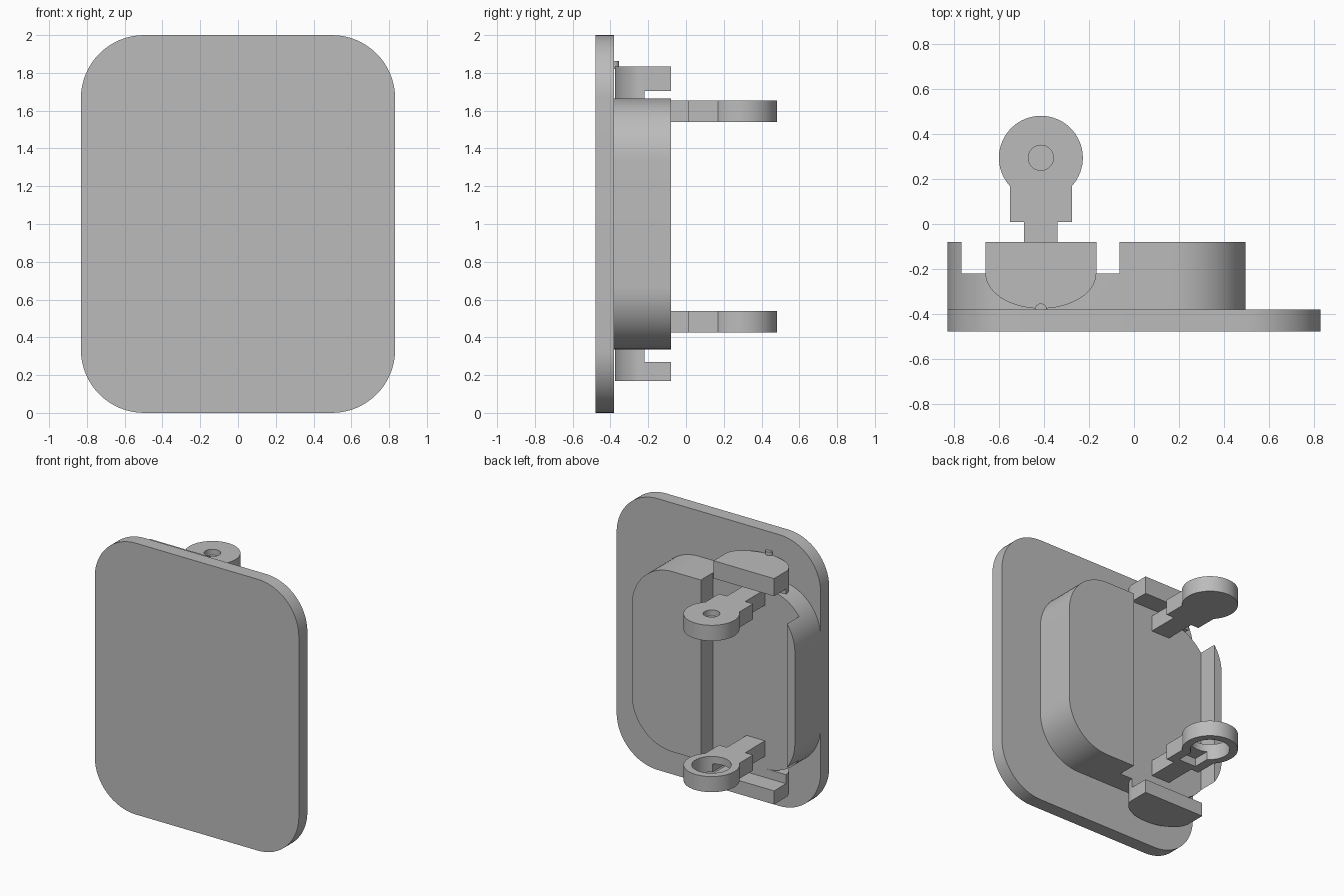
import bpy, bmesh, math
from mathutils import Vector

if "Cube" in bpy.data.objects:
    bpy.data.objects.remove(bpy.data.objects["Cube"])

grey = bpy.data.materials.new("plain grey")
grey.diffuse_color = (0.5, 0.5, 0.5, 1)
grey.use_nodes = True
grey.node_tree.nodes["Principled BSDF"].inputs["Base Color"].default_value = grey.diffuse_color
AX = -0.415          # x of the arm axis
RING_Y, RING_R = 0.295, 0.187


def prism(name, pts, lo, hi, axis="z"):
    """Extrude a closed 2D outline: (x, y) along z, or (x, z) along y."""
    bm = bmesh.new()
    at = (lambda p, h: Vector((p[0], p[1], h))) if axis == "z" else (lambda p, h: Vector((p[0], h, p[1])))
    a = [bm.verts.new(at(p, lo)) for p in pts]
    b = [bm.verts.new(at(p, hi)) for p in pts]
    bm.faces.new(a)
    bm.faces.new(b)
    for i in range(len(pts)):
        j = (i + 1) % len(pts)
        bm.faces.new((a[i], a[j], b[j], b[i]))
    bmesh.ops.recalc_face_normals(bm, faces=bm.faces)
    me = bpy.data.meshes.new(name)
    bm.to_mesh(me)
    bm.free()
    me.materials.append(grey)
    ob = bpy.data.objects.new(name, me)
    bpy.context.collection.objects.link(ob)
    return ob


def box(name, x0, x1, y0, y1, z0, z1):
    return prism(name, [(x0, y0), (x1, y0), (x1, y1), (x0, y1)], z0, z1)


def arc(cx, cy, rx, ry, a0, a1, n):
    return [(cx + rx * math.cos(math.radians(a0 + (a1 - a0) * i / n)),
             cy + ry * math.sin(math.radians(a0 + (a1 - a0) * i / n))) for i in range(n + 1)]


def rounded(x0, x1, z0, z1, r):
    pts = []
    for k, (cx, cz) in enumerate([(x1 - r, z1 - r), (x0 + r, z1 - r), (x0 + r, z0 + r), (x1 - r, z0 + r)]):
        pts += arc(cx, cz, r, r, 90 * k, 90 * k + 90, 16)
    return pts


def circle(cx, cy, r, n=48):
    return arc(cx, cy, r, r, 0, 360, n)[:-1]


def cut(ob, cutter):
    m = ob.modifiers.new("cut", "BOOLEAN")
    m.operation = "DIFFERENCE"
    m.solver = "EXACT"
    m.object = cutter
    bpy.context.view_layer.objects.active = ob
    bpy.ops.object.modifier_apply(modifier=m.name)
    bpy.data.objects.remove(cutter)


# Face plate and raised block with a vertical channel
plate = prism("face_plate", rounded(-0.832, 0.832, 0, 2, 0.335), -0.48, -0.38, "y")
block = prism("raised_block", rounded(-0.832, 0.497, 0.336, 1.665, 0.33), -0.38, -0.08, "y")
cut(block, box("channel_cutter", -0.768, -0.065, -0.22, 0.1, 0.1, 1.9))

# Rounded end caps, notched where they overhang the channel
for name, z0, z1, n0, n1 in (("upper_cap", 1.665, 1.835, 1.6, 1.705),
                             ("lower_cap", 0.17, 0.336, 0.27, 0.4)):
    outline = [(AX + 0.247, -0.08), (AX - 0.247, -0.08)] + arc(AX, -0.22, 0.247, 0.157, 180, 360, 32)
    cap = prism(name, outline, z0, z1)
    cut(cap, box("notch_cutter", AX - 0.4, AX + 0.4, -0.22, 0.1, n0, n1))

# Small index pin on the upper cap
prism("index_pin", circle(AX, -0.38, 0.026, 24), 1.82, 1.862)

# Arms: narrow stem, wider neck and round end in one outline
neck = 0.138
a = math.degrees(math.acos(neck / RING_R))
half = [(0.075, -0.22), (0.075, 0.01), (neck, 0.01)]
arm_outline = ([(AX + x, y) for x, y in half]
               + arc(AX, RING_Y, RING_R, RING_R, -a, 180 + a, 48)
               + [(AX - x, y) for x, y in reversed(half)])
upper = prism("upper_arm", arm_outline, 1.54, 1.655)
cut(upper, prism("socket_cutter", circle(AX, RING_Y, 0.056), 1.612, 1.8))
lower = prism("lower_arm", arm_outline, 0.425, 0.54)
cut(lower, prism("hole_cutter", circle(AX, RING_Y, 0.132), 0.3, 0.7))
cut(lower, box("slot_cutter", AX - 0.07, AX + 0.07, 0.06, RING_Y, 0.3, 0.485))

# Smooth the rounded walls, keep the edges sharp
bpy.ops.object.select_all(action="DESELECT")
for ob in bpy.context.scene.objects:
    ob.select_set(True)
bpy.context.view_layer.objects.active = plate
bpy.ops.object.shade_smooth_by_angle(angle=math.radians(30))
